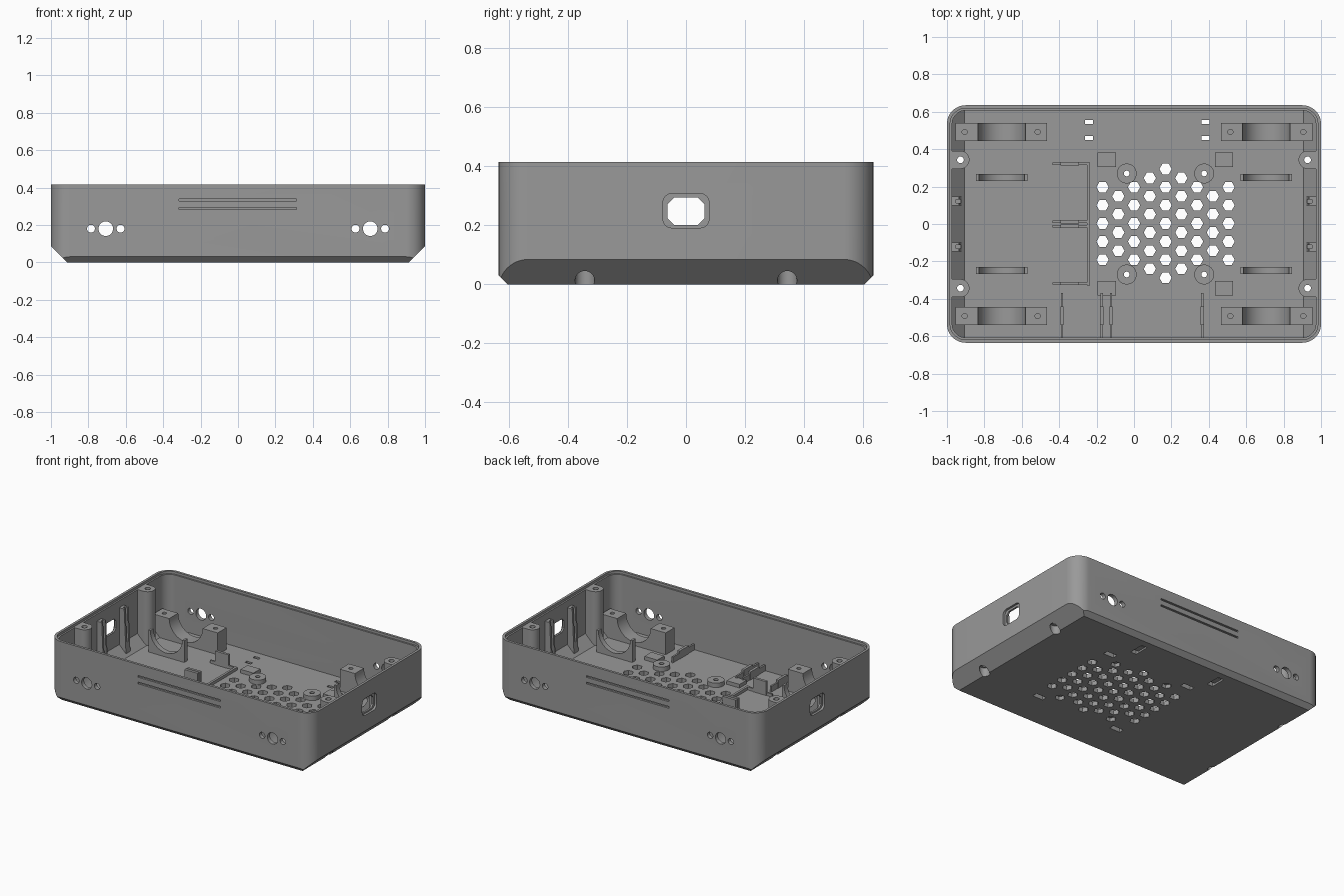
import bpy, bmesh
from math import sin, cos, pi, radians

cube = bpy.data.objects.get("Cube")
if cube:
    bpy.data.objects.remove(cube)

grey = bpy.data.materials.new("mid_grey_plastic")
grey.use_nodes = True
grey.diffuse_color = (0.32, 0.32, 0.32, 1)
grey.node_tree.nodes["Principled BSDF"].inputs["Base Color"].default_value = (0.32, 0.32, 0.32, 1)

SIDES = (-1, 1)
CORNERS = [(sx, sy) for sx in SIDES for sy in SIDES]
MOTOR_X, AXIS_Z = 0.707, 0.18
FLOOR, TOP = 0.03, 0.415


# Profile helpers
def arc(cx, cy, r, a0, a1, n):
    return [(cx + r * cos(radians(a0 + (a1 - a0) * i / n)),
             cy + r * sin(radians(a0 + (a1 - a0) * i / n))) for i in range(n + 1)]


def circle(cx, cy, r, n=32):
    return arc(cx, cy, r, 0, 360, n)[:-1]


def rounded(cx, cy, hx, hy, r, n=12):
    pts = []
    for a, (sx, sy) in zip((0, 90, 180, 270), ((1, 1), (-1, 1), (-1, -1), (1, -1))):
        pts += arc(cx + sx * (hx - r), cy + sy * (hy - r), r, a, a + 90, n)
    return pts


def prism(bm, pts, lo, hi, axis="z"):
    place = {"z": lambda a, b: (a, b, lo), "y": lambda a, b: (a, lo, b),
             "x": lambda a, b: (lo, a, b)}[axis]
    step = {"z": (0, 0, hi - lo), "y": (0, hi - lo, 0), "x": (hi - lo, 0, 0)}[axis]
    face = bm.faces.new([bm.verts.new(place(a, b)) for a, b in pts])
    ext = bmesh.ops.extrude_face_region(bm, geom=[face], use_keep_orig=True)
    bmesh.ops.translate(bm, vec=step, verts=[v for v in ext["geom"] if isinstance(v, bmesh.types.BMVert)])


def box(bm, cx, cy, hx, hy, z0, z1):
    prism(bm, [(cx - hx, cy - hy), (cx + hx, cy - hy), (cx + hx, cy + hy), (cx - hx, cy + hy)], z0, z1)


def make(name, bm):
    bmesh.ops.recalc_face_normals(bm, faces=bm.faces)
    mesh = bpy.data.meshes.new(name)
    bm.to_mesh(mesh)
    bm.free()
    obj = bpy.data.objects.new(name, mesh)
    bpy.context.collection.objects.link(obj)
    mesh.materials.append(grey)
    return obj


def boolean(obj, tool_bm, op="DIFFERENCE"):
    tool = make("cutter", tool_bm)
    tool.hide_render = True
    mod = obj.modifiers.new("cut", "BOOLEAN")
    mod.operation, mod.object, mod.solver, mod.use_self = op, tool, "EXACT", True
    graph = bpy.context.evaluated_depsgraph_get()
    mesh = bpy.data.meshes.new_from_object(obj.evaluated_get(graph))
    obj.modifiers.clear()
    obj.data = mesh
    bpy.data.objects.remove(tool)


def tub(hx, hy, r, z0, z1, foot_x, foot_y=None):
    """Rounded block whose lower edges are sliced off at 45 degrees."""
    bm = bmesh.new()
    prism(bm, rounded(0, 0, hx, hy, r), z0, z1)
    planes = [((s * foot_x, 0, z0), (s, 0, -1)) for s in SIDES]
    if foot_y:
        planes += [((0, s * foot_y, z0), (0, s, -1)) for s in SIDES]
    for co, no in planes:
        bmesh.ops.bisect_plane(bm, geom=bm.verts[:] + bm.edges[:] + bm.faces[:],
                               plane_co=co, plane_no=no, clear_outer=True)
        bmesh.ops.holes_fill(bm, edges=bm.edges[:], sides=0)
    return bm


def core():
    return tub(0.985, 0.62, 0.085, 0.015, TOP, 0.908)


# Holes shared by the shell and the parts standing on it
def fastener_holes():
    bm = bmesh.new()
    for sx, sy in CORNERS:
        prism(bm, circle(sx * 0.928, sy * 0.343, 0.018), -0.1, 0.6)
        prism(bm, circle(sx * 0.928, sy * 0.343, 0.033), -0.11, 0.06)
        cx = 0.168 + sx * 0.207
        prism(bm, circle(cx, sy * 0.27, 0.015), -0.1, 0.2)
        prism(bm, circle(cx, sy * 0.27, 0.032, 6), -0.11, 0.025)
        box(bm, 0.168 + sx * 0.313, sy * 0.343, 0.04, 0.018, -0.1, 0.04)
    return bm


# Outer shell, hollowed, with a stepped rim
shell = make("case_shell", tub(1.0, 0.635, 0.1, 0, TOP, 0.915, 0.605))
boolean(shell, tub(0.972, 0.607, 0.072, FLOOR, 0.6, 0.905))
rim = bmesh.new()
prism(rim, rounded(0, 0, 0.983, 0.618, 0.083), 0.398, 0.7)
boolean(shell, rim)
boolean(shell, fastener_holes())

# Floor vent: hexagonal holes in columns
vent = bmesh.new()
for col, count in enumerate((5, 4, 5, 6, 7, 6, 5, 4, 5)):
    for row in range(count):
        y = 0.003 + (row - (count - 1) / 2) * 0.097
        prism(vent, circle(-0.168 + col * 0.0842, y, 0.033, 6), -0.1, 0.1)
# Strap slots joined by a groove underneath
for x in (-0.24, 0.382):
    box(vent, x, 0.503, 0.022, 0.053, -0.1, 0.012)
    for y in (0.46, 0.546):
        box(vent, x, y, 0.022, 0.0105, -0.11, 0.1)
boolean(shell, vent)

# Wall openings: shaft holes, end ports and decorative grooves
walls = bmesh.new()
for s in SIDES:
    prism(walls, circle(s * MOTOR_X, AXIS_Z, 0.039), -1, 1, "y")
    for d in (-0.079, 0.079):
        prism(walls, circle(s * MOTOR_X + d, AXIS_Z, 0.021), -1, 1, "y")
    prism(walls, rounded(0, 0.25, 0.078, 0.058, 0.03, 6), s * 0.985, s * 1.1, "x")
    for z in (0.288, 0.333):
        prism(walls, [(-0.315, z - 0.006), (0.312, z - 0.006), (0.312, z + 0.006), (-0.315, z + 0.006)],
              s * 0.622, s * 0.8, "y")
prism(walls, rounded(0, 0.248, 0.063, 0.046, 0.022, 1), -1.2, 1.2, "x")
boolean(shell, walls)

# Corner screw posts
bm = bmesh.new()
for sx, sy in CORNERS:
    pts = arc(0.928, sy * 0.343, 0.048, 90, 270, 20)
    pts += [(0.98, sy * 0.343 - 0.048), (0.98, sy * 0.343 + 0.048)]
    prism(bm, [(sx * x, y) for x, y in pts], 0, 0.4)
posts = make("screw_posts", bm)
boolean(posts, core(), "INTERSECT")
boolean(posts, fastener_holes())

# Motor brackets with half-round seats, and thin inner cradles
bm, cut = bmesh.new(), bmesh.new()
for sx, sy in CORNERS:
    box(bm, sx * 0.71, sy * 0.492, 0.245, 0.049, 0, AXIS_Z)
    for x in (0.905, 0.515):
        prism(cut, circle(sx * x, sy * 0.492, 0.014, 20), 0.08, 0.3)
for s in SIDES:
    prism(cut, circle(s * MOTOR_X, AXIS_Z, 0.127, 48), -1, 1, "y")
brackets = make("motor_brackets", bm)
boolean(brackets, core(), "INTERSECT")
boolean(brackets, cut)

bm = bmesh.new()
for sx, sy in CORNERS:
    seat = arc(sx * MOTOR_X, AXIS_Z, 0.122, 180, 360, 32)
    pts = seat + [(sx * MOTOR_X + 0.137, AXIS_Z), (sx * MOTOR_X + 0.137, 0.02),
                  (sx * MOTOR_X - 0.137, 0.02), (sx * MOTOR_X - 0.137, AXIS_Z)]
    prism(bm, pts, sy * 0.248 - 0.018, sy * 0.248 + 0.018, "y")
make("motor_cradles", bm)

# Round bosses and square pads around the vent
bm = bmesh.new()
for sx, sy in CORNERS:
    prism(bm, circle(0.168 + sx * 0.207, sy * 0.27, 0.053), 0.02, 0.06)
    box(bm, 0.168 + sx * 0.313, sy * 0.343, 0.049, 0.038, 0.02, 0.055)
bosses = make("floor_bosses", bm)
boolean(bosses, fastener_holes())

# Slotted guide ribs on the end walls
bm, cut = bmesh.new(), bmesh.new()
for sx, sy in CORNERS:
    pts = [(0.98, 0.02), (0.92, 0.02), (0.935, 0.35), (0.98, 0.35)]
    prism(bm, [(sx * x, z) for x, z in pts], sy * 0.122 - 0.024, sy * 0.122 + 0.024, "y")
    box(cut, sx * 0.935, sy * 0.122, 0.018, 0.009, 0.12, 0.5)
guides = make("port_guides", bm)
boolean(guides, core(), "INTERSECT")
boolean(guides, cut)

# Board holder: low wall with three arms
bm = bmesh.new()
box(bm, -0.243, 0, 0.008, 0.33, 0.02, 0.05)
for y in (-0.318, -0.012, 0.012, 0.322):
    box(bm, -0.343, y, 0.092, 0.006, 0.02, 0.05)
    box(bm, -0.343, y, 0.05, 0.009, 0.02, 0.125)
make("board_holder", bm)

# Thin floor ribs running in from the front wall
bm = bmesh.new()
for x in (-0.385, -0.173, -0.123, 0.365):
    box(bm, x, -0.49, 0.006, 0.12, 0.02, 0.07)
    box(bm, x, -0.49, 0.009, 0.05, 0.02, 0.085)
make("floor_ribs", bm)

# Smooth shading with sharp edges kept
for obj in bpy.context.scene.objects:
    if obj.type == "MESH" and obj.data.materials and obj.data.materials[0] == grey:
        bpy.ops.object.select_all(action="DESELECT")
        obj.select_set(True)
        bpy.context.view_layer.objects.active = obj
        bpy.ops.object.shade_smooth_by_angle(angle=radians(25))
